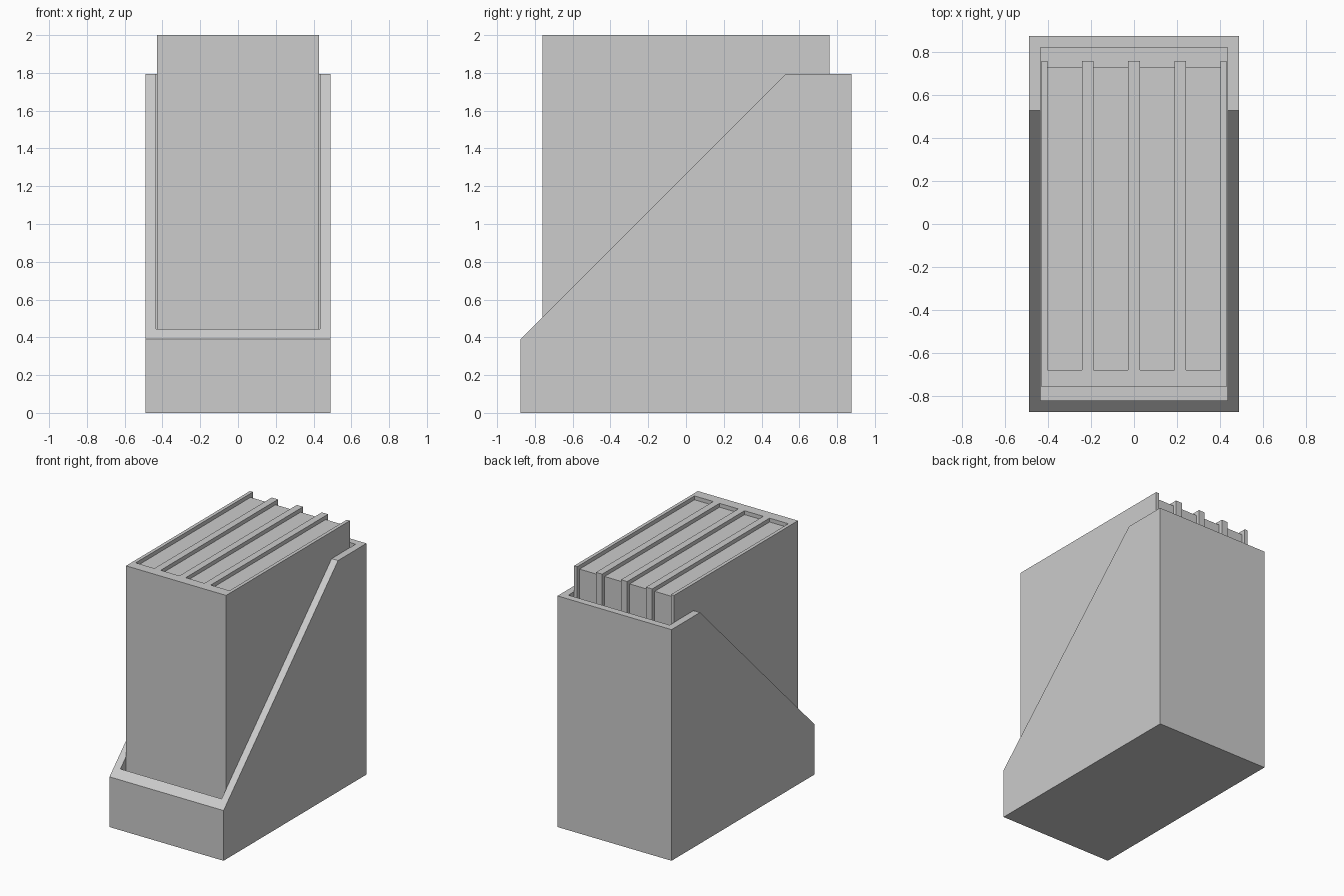
import bpy
import bmesh
from mathutils import Vector

cube = bpy.data.objects.get("Cube")
if cube:
    bpy.data.objects.remove(cube, do_unlink=True)

GREY = (0.604, 0.604, 0.604, 1.0)
grey = bpy.data.materials.new("light grey")
grey.use_nodes = True
grey.diffuse_color = GREY
grey.node_tree.nodes["Principled BSDF"].inputs["Base Color"].default_value = GREY


def prism(name, outline, sweep):
    """Solid made by sweeping a flat outline of 3D points along a vector."""
    bm = bmesh.new()
    face = bm.faces.new([bm.verts.new(p) for p in outline])
    moved = bmesh.ops.extrude_face_region(bm, geom=[face])["geom"]
    verts = [v for v in moved if isinstance(v, bmesh.types.BMVert)]
    bmesh.ops.translate(bm, verts=verts, vec=Vector(sweep))
    bmesh.ops.recalc_face_normals(bm, faces=bm.faces)
    mesh = bpy.data.meshes.new(name)
    bm.to_mesh(mesh)
    bm.free()
    mesh.materials.append(grey)
    obj = bpy.data.objects.new(name, mesh)
    bpy.context.collection.objects.link(obj)
    return obj


def box(name, x0, x1, y0, y1, z0, z1):
    outline = [(x0, y0, z0), (x1, y0, z0), (x1, y1, z0), (x0, y1, z0)]
    return prism(name, outline, (0, 0, z1 - z0))


# Holder: sloped side profile, hollowed out from above
half_width, half_depth, wall, floor = 0.49, 0.877, 0.055, 0.055
side = [(-half_depth, 0), (half_depth, 0), (half_depth, 1.795),
        (0.528, 1.795), (-half_depth, 0.39)]
holder = prism("holder", [(-half_width, y, z) for y, z in side],
               (2 * half_width, 0, 0))
inner_x, inner_y = half_width - wall, half_depth - wall
cutter = box("holder_cutter", -inner_x, inner_x, -inner_y, inner_y, floor, 2.2)
cutter.hide_render = True
hollow = holder.modifiers.new("hollow", "BOOLEAN")
hollow.operation = "DIFFERENCE"
hollow.solver = "EXACT"
hollow.object = cutter
bpy.context.view_layer.objects.active = holder
bpy.ops.object.modifier_apply(modifier="hollow")
bpy.data.objects.remove(cutter, do_unlink=True)

# Books: U-shaped cover with the spine in front, and a recessed page block
count, width = 4, 0.215
cover, spine, inset = 0.027, 0.08, 0.03
front, back, top = -0.76, 0.76, 2.0
for i in range(count):
    x0 = (i - count / 2) * width
    x1 = x0 + width
    u_shape = [(x0, front), (x1, front), (x1, back), (x1 - cover, back),
               (x1 - cover, front + spine), (x0 + cover, front + spine),
               (x0 + cover, back), (x0, back)]
    prism(f"book_cover_{i + 1}", [(x, y, floor) for x, y in u_shape],
          (0, 0, top - floor))
    box(f"book_pages_{i + 1}", x0 + cover, x1 - cover,
        front + spine, back - inset, floor + inset, top - inset)
